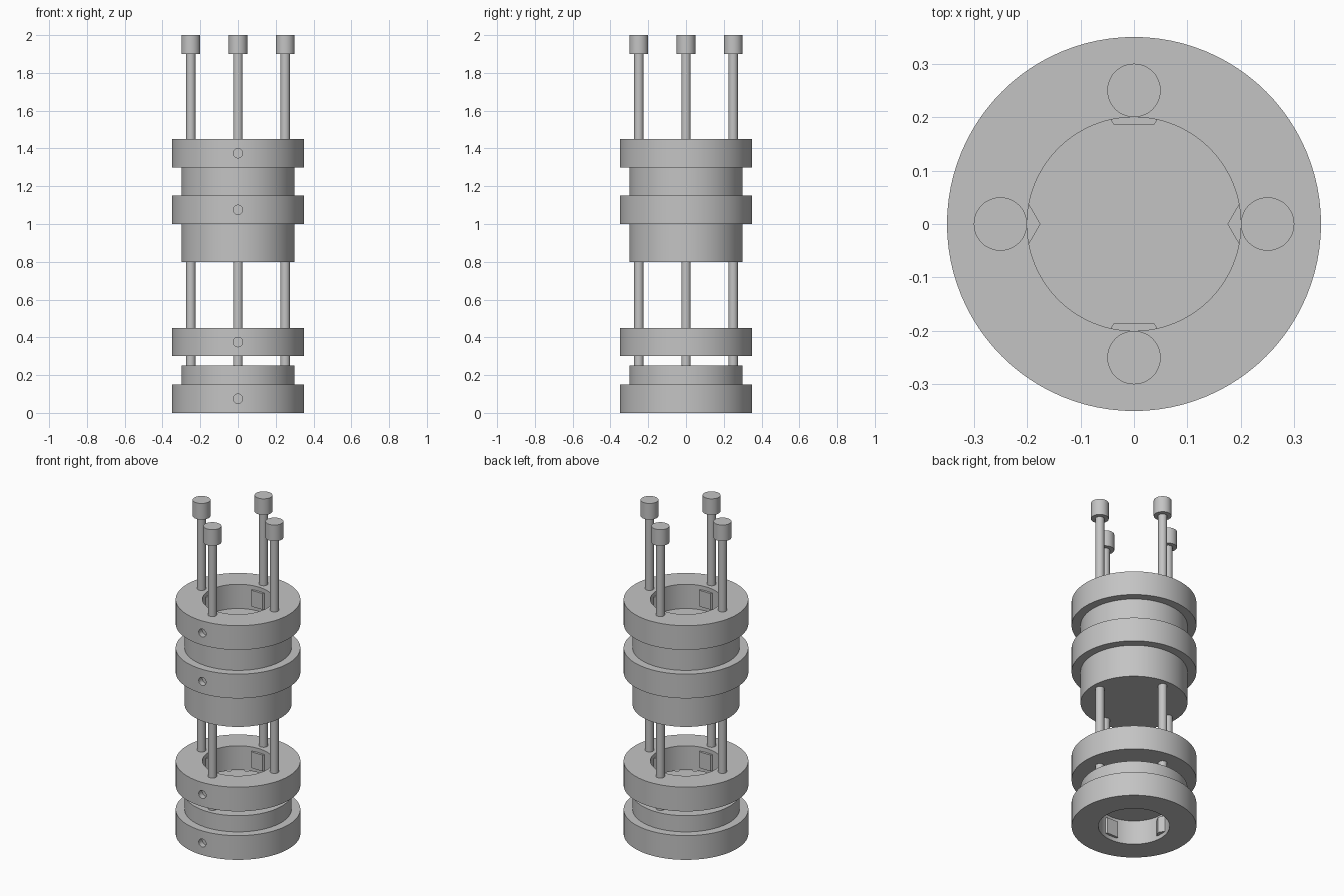
import bpy
import bmesh
from math import pi
from mathutils import Matrix, Vector

if "Cube" in bpy.data.objects:
    bpy.data.objects.remove(bpy.data.objects["Cube"], do_unlink=True)

GREY = (0.55, 0.55, 0.55, 1.0)
metal = bpy.data.materials.new("plain grey")
metal.use_nodes = True
metal.diffuse_color = GREY
metal.node_tree.nodes["Principled BSDF"].inputs["Base Color"].default_value = GREY

OUTER, INNER, SLEEVE = 0.35, 0.2, 0.3
RING_HEIGHT = 0.15
ROD_CIRCLE = 0.25


def finish(bm, name, smooth=True):
    bmesh.ops.recalc_face_normals(bm, faces=bm.faces)
    mesh = bpy.data.meshes.new(name)
    bm.to_mesh(mesh)
    bm.free()
    mesh.materials.append(metal)
    obj = bpy.data.objects.new(name, mesh)
    bpy.context.collection.objects.link(obj)
    if smooth:
        shade(obj)
    return obj


def shade(obj):
    bpy.ops.object.select_all(action='DESELECT')
    obj.select_set(True)
    bpy.context.view_layer.objects.active = obj
    bpy.ops.object.shade_smooth_by_angle(angle=pi / 6)


def add_cylinder(bm, radius, bottom, top, x=0, y=0, sides=96):
    place = Matrix.Translation((x, y, (bottom + top) / 2))
    bmesh.ops.create_cone(bm, cap_ends=True, segments=sides, radius1=radius,
                          radius2=radius, depth=top - bottom, matrix=place)


def cylinder(name, radius, bottom, top):
    bm = bmesh.new()
    add_cylinder(bm, radius, bottom, top)
    return finish(bm, name)


def ring(name, bottom):
    # rectangular section spun around z
    bm = bmesh.new()
    top = bottom + RING_HEIGHT
    section = [bm.verts.new(p) for p in ((INNER, 0, bottom), (OUTER, 0, bottom),
                                         (OUTER, 0, top), (INNER, 0, top))]
    edges = [bm.edges.new((section[i], section[(i + 1) % 4])) for i in range(4)]
    bmesh.ops.spin(bm, geom=section + edges, cent=(0, 0, 0), axis=(0, 0, 1),
                   angle=2 * pi, steps=96, use_merge=True)
    bmesh.ops.remove_doubles(bm, verts=bm.verts, dist=0.0001)
    obj = finish(bm, name, smooth=False)

    # set screw hole in the front
    bm = bmesh.new()
    place = Matrix.Translation((0, -OUTER, bottom + RING_HEIGHT / 2)) @ Matrix.Rotation(pi / 2, 4, 'X')
    bmesh.ops.create_cone(bm, cap_ends=True, segments=32, radius1=0.025,
                          radius2=0.025, depth=0.1, matrix=place)
    cutter = finish(bm, "screw_hole_cutter", smooth=False)
    cutter.hide_render = True
    mod = obj.modifiers.new("screw_hole", 'BOOLEAN')
    mod.operation = 'DIFFERENCE'
    mod.solver = 'EXACT'
    mod.object = cutter
    bpy.context.view_layer.objects.active = obj
    bpy.ops.object.modifier_apply(modifier=mod.name)
    bpy.data.objects.remove(cutter, do_unlink=True)
    shade(obj)


spots = {"right": (-ROD_CIRCLE, 0), "left": (ROD_CIRCLE, 0),
         "front": (0, -ROD_CIRCLE), "back": (0, ROD_CIRCLE)}

# collars, each with four embedded hexagonal nuts
for label, bottom in (("base", 0), ("lower", 0.3), ("middle", 1.0), ("top", 1.3)):
    ring(label + "_collar", bottom)
    bm = bmesh.new()
    for x, y in spots.values():
        start = len(bm.verts)
        add_cylinder(bm, 0.075, bottom + 0.025, bottom + 0.125, x, y, 6)
        bm.verts.ensure_lookup_table()
        # put a hexagon corner on the x axis
        corner = bm.verts[start].co - Vector((x, y, 0))
        turn = pi / 6 if abs(corner.x) < 0.01 else 0
        bmesh.ops.rotate(bm, verts=bm.verts[start:], cent=(x, y, 0),
                         matrix=Matrix.Rotation(turn, 3, 'Z'))
    finish(bm, label + "_nuts", smooth=False)

# solid sleeves between the collars
cylinder("base_plug", SLEEVE, 0.15, 0.25)
cylinder("body_lower", SLEEVE, 0.8, 1.0)
cylinder("body_upper", SLEEVE, 1.15, 1.3)

# four long bolts with round heads
for side, (x, y) in spots.items():
    bm = bmesh.new()
    add_cylinder(bm, 0.025, 0.05, 1.9, x, y, 32)
    add_cylinder(bm, 0.05, 1.9, 2.0, x, y, 48)
    finish(bm, side + "_bolt")
